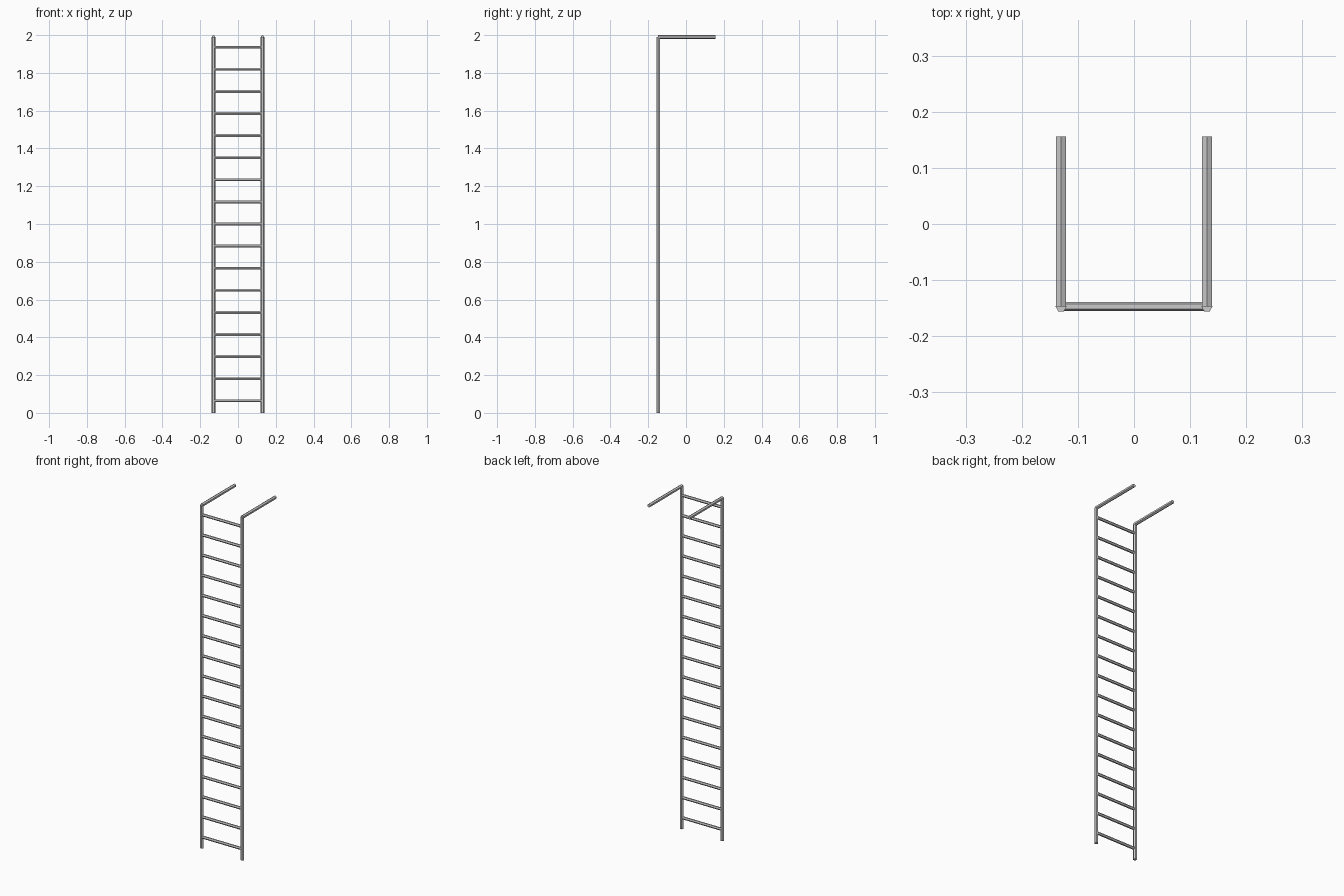
import bpy
from mathutils import Vector, Matrix
from math import radians

if "Cube" in bpy.data.objects:
    bpy.data.objects.remove(bpy.data.objects["Cube"])

RAIL_X, RAIL_Y = 0.13, -0.147
RAIL_R, RUNG_R = 0.01, 0.0083


def hex_bar(name, start, end, radius):
    """Six-sided flat-shaded bar from start to end."""
    a, b = Vector(start), Vector(end)
    axis = b - a
    bpy.ops.mesh.primitive_cylinder_add(vertices=6, radius=radius, depth=axis.length)
    bar = bpy.context.object
    bar.name = name
    # turn the profile so upright bars have corners on +-x
    # and level bars have a corner on top
    twist = Matrix.Rotation(radians(90), 4, 'Z')
    turn = Matrix.Identity(4)
    if abs(axis.x) > 0.001:
        turn = Matrix.Rotation(radians(90), 4, 'Y')
    elif abs(axis.y) > 0.001:
        turn = Matrix.Rotation(radians(-90), 4, 'X')
        twist = Matrix.Identity(4)
    bar.data.transform(Matrix.Translation((a + b) / 2) @ turn @ twist)
    bar.location = (0, 0, 0)
    return bar


# upright rails with a level arm at the top of each
for side, sx in (("left", -RAIL_X), ("right", RAIL_X)):
    hex_bar(f"{side}_rail", (sx, RAIL_Y, 0), (sx, RAIL_Y, 1.99), RAIL_R)
    hex_bar(f"{side}_top_arm", (sx, RAIL_Y, 1.99), (sx, 0.156, 1.99), RAIL_R)

# evenly spaced rungs; corner on top
RUNGS = 17
for i in range(RUNGS):
    z = 0.064 + i * (1.936 - 0.064) / (RUNGS - 1)
    rung = hex_bar(f"rung_{i + 1:02d}", (-RAIL_X, 0, 0), (RAIL_X, 0, 0), RUNG_R)
    rung.data.transform(Matrix.Rotation(radians(90), 4, 'X'))
    rung.location = (0, RAIL_Y, z)
